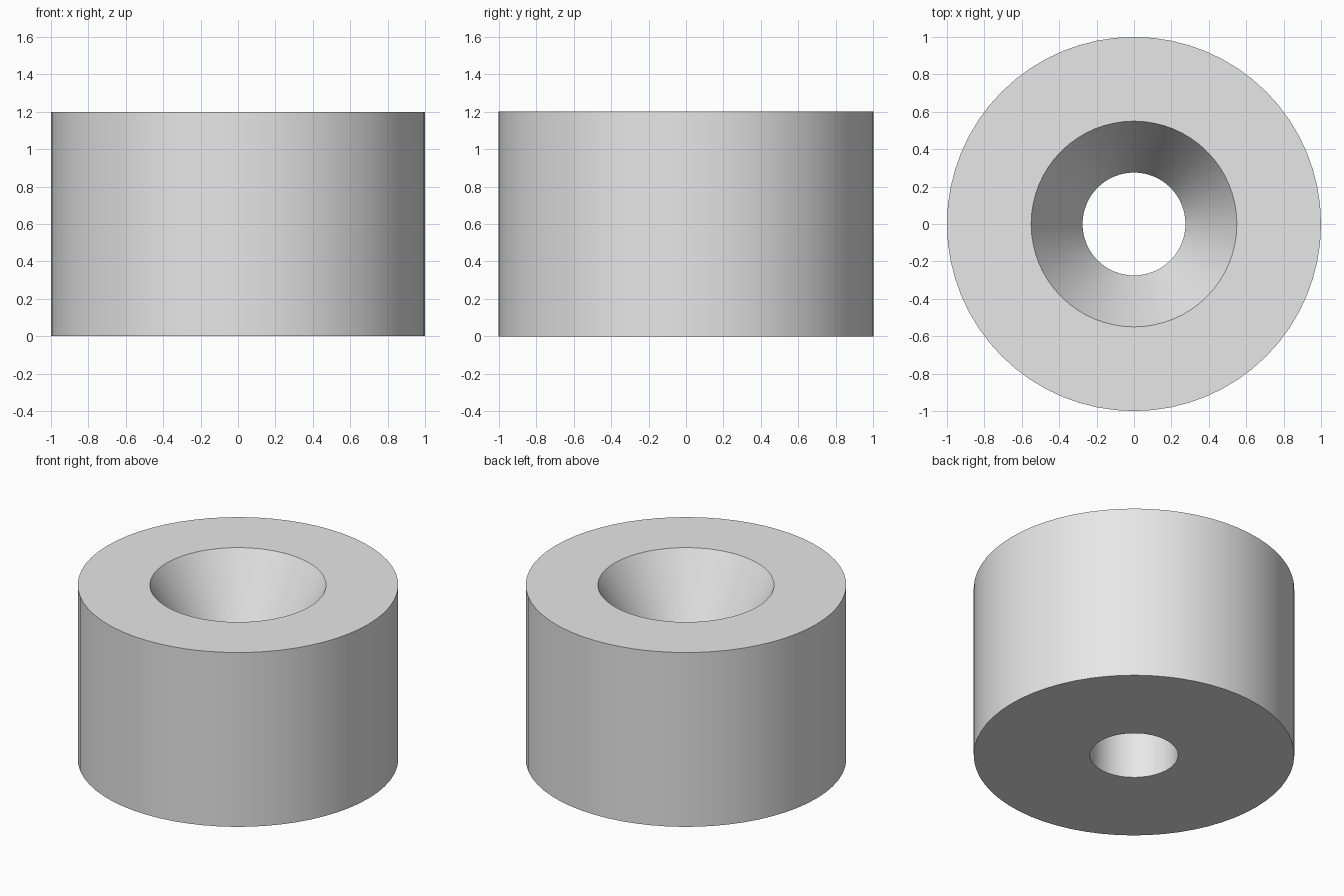
import bpy, bmesh
from math import radians, tau
from mathutils import Vector

SIDES = 64
HEIGHT = 1.2
OUTER, MOUTH, BORE = 1.0, 0.55, 0.275
FUNNEL_END = 0.72   # height where the funnel meets the straight bore

if "Cube" in bpy.data.objects:
    bpy.data.objects.remove(bpy.data.objects["Cube"], do_unlink=True)

# Plain grey material
grey = bpy.data.materials.new("plain grey")
grey.use_nodes = True
grey.diffuse_color = (0.8, 0.8, 0.8, 1)
grey.node_tree.nodes["Principled BSDF"].inputs["Base Color"].default_value = (0.8, 0.8, 0.8, 1)

# Closed wall section (radius, height), revolved about the vertical axis
section = [(OUTER, 0), (OUTER, HEIGHT), (MOUTH, HEIGHT), (BORE, FUNNEL_END), (BORE, 0)]
bm = bmesh.new()
verts = [bm.verts.new((r, 0, z)) for r, z in section]
edges = [bm.edges.new((v, verts[(i + 1) % len(verts)])) for i, v in enumerate(verts)]
bmesh.ops.spin(bm, geom=verts + edges, cent=Vector(), axis=(0, 0, 1),
               angle=tau, steps=SIDES, use_merge=False, use_duplicate=False)
bmesh.ops.remove_doubles(bm, verts=bm.verts, dist=0.0001)
bmesh.ops.recalc_face_normals(bm, faces=bm.faces)

mesh = bpy.data.meshes.new("countersunk_bushing")
bm.to_mesh(mesh)
bm.free()
mesh.materials.append(grey)
bushing = bpy.data.objects.new("countersunk_bushing", mesh)
bpy.context.collection.objects.link(bushing)

# Smooth round walls with crisp rims
bpy.ops.object.select_all(action="DESELECT")
bushing.select_set(True)
bpy.context.view_layer.objects.active = bushing
bpy.ops.object.shade_smooth_by_angle(angle=radians(20))
